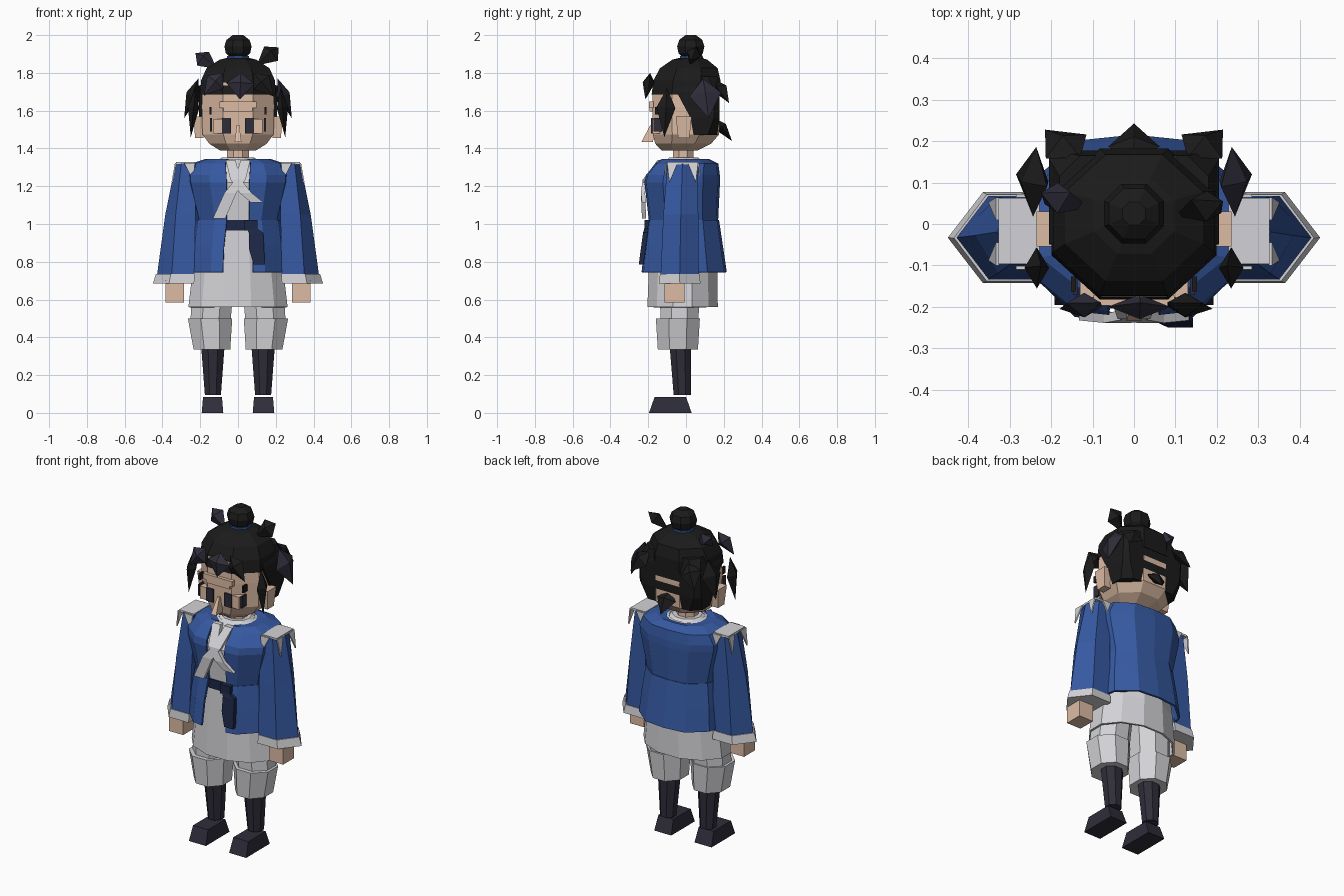
import bpy, bmesh, math
from mathutils import Vector

if "Cube" in bpy.data.objects:
    bpy.data.objects.remove(bpy.data.objects["Cube"])


def material(name, r, g, b):
    m = bpy.data.materials.new(name)
    m.use_nodes = True
    m.diffuse_color = (r, g, b, 1)
    m.node_tree.nodes["Principled BSDF"].inputs["Base Color"].default_value = (r, g, b, 1)
    return m


BLUE = material("coat blue", .037, .1, .36)
WHITE = material("linen white", .65, .65, .68)
SKIN = material("skin", .72, .5, .37)
HAIR = material("black hair", .011, .011, .011)
PLUM = material("dark plum", .028, .026, .042)
NAVY = material("sash navy", .012, .02, .06)


def make(name, verts, faces, mat, solid=0):
    bm = bmesh.new()
    vs = [bm.verts.new(v) for v in verts]
    for f in faces:
        bm.faces.new([vs[i] for i in f])
    bmesh.ops.recalc_face_normals(bm, faces=bm.faces)
    me = bpy.data.meshes.new(name)
    bm.to_mesh(me)
    bm.free()
    me.materials.append(mat)
    ob = bpy.data.objects.new(name, me)
    bpy.context.collection.objects.link(ob)
    if solid:
        mod = ob.modifiers.new("thickness", 'SOLIDIFY')
        mod.thickness = solid
        mod.offset = -1
    return ob


def loft(name, rings, mat, caps=True, closed=True, solid=0):
    """Skin a stack of equally long point rings."""
    n = len(rings[0])
    faces = []
    for r in range(len(rings) - 1):
        for i in range(n if closed else n - 1):
            j = (i + 1) % n
            faces.append((r * n + i, r * n + j, r * n + n + j, r * n + n + i))
    if caps:
        faces += [tuple(range(n)), tuple(range(len(rings) * n - n, len(rings) * n))]
    return make(name, [p for ring in rings for p in ring], faces, mat, solid)


def ring(n, cx, cy, rx, ry, z):
    """Regular ring with a flat side towards the front."""
    a = [(i + .5) * math.tau / n - math.pi / 2 for i in range(n)]
    return [(cx + rx * math.cos(t), cy + ry * math.sin(t), z) for t in a]


def rect(x, y, z, w, d):
    return [(x - w, y - d, z), (x + w, y - d, z), (x + w, y + d, z), (x - w, y + d, z)]


def box(name, x, y, z0, z1, w, d, mat):
    return loft(name, [rect(x, y, z0, w, d), rect(x, y, z1, w, d)], mat)


def coat_ring(z, gap, rx, cy, ry):
    """Open outline that starts and ends beside the front gap."""
    half = [(gap / rx, -.98), (.55, -.93), (.92, -.5), (1, 0), (.9, .55), (.5, .94)]
    pts = [(x * rx, cy + y * ry, z) for x, y in half]
    return pts + [(0, cy + ry, z)] + [(-x, y, z) for x, y, z in reversed(pts)]


def spike(name, root, tip, width, thick, side, mat, at=.4):
    """Faceted lock of hair: a stretched octahedron."""
    a, b = Vector(root), Vector(tip)
    d = (b - a).normalized()
    u = (Vector(side) - d * d.dot(Vector(side))).normalized()
    v = d.cross(u)
    m = a.lerp(b, at)
    mid = [m + u * width, m + v * thick, m - u * width, m - v * thick]
    faces = [(k, 2 + i, 2 + (i + 1) % 4) for k in (0, 1) for i in range(4)]
    return make(name, [a, b] + mid, faces, mat)


def sided(name, s):
    return ("left_" if s > 0 else "right_") + name


# Legs, arms and other paired parts
for s in (1, -1):
    loft(sided("shoe", s), [rect(s * .135, -.083, 0, .057, .113),
                            rect(s * .135, -.083, .085, .05, .083)], PLUM)
    loft(sided("boot", s), [ring(8, s * .133, -.02, .046, .049, .095),
                            ring(8, s * .133, -.03, .066, .06, .34)], PLUM)
    loft(sided("breeches_cuff", s), [ring(8, s * .138, -.043, .105, .115, .335),
                                     ring(8, s * .148, -.043, .127, .126, .5)], WHITE)
    loft(sided("breeches", s), [ring(8, s * .145, -.035, .115, .108, .49),
                                ring(8, s * .13, -.03, .12, .12, .72)], WHITE)

    # Sleeve, cuff and hand
    def arm(z, inner, front, back, bend, tip):
        mid = (front + back) / 2
        return [(s * x, y, z) for x, y in
                ((inner, front), (bend, front), (tip, mid), (bend, back), (inner, back))]
    loft(sided("sleeve", s), [arm(.72, .232, -.135, .068, .352, .43),
                              arm(1.05, .225, -.12, .065, .33, .385),
                              arm(1.32, .225, -.098, .06, .3, .33)], BLUE)
    loft(sided("cuff", s), [arm(.685, .232, -.143, .077, .365, .45),
                            arm(.735, .23, -.138, .071, .356, .435)], WHITE)
    box(sided("hand", s), s * .335, -.062, .585, .7, .048, .053, SKIN)

    # Epaulette with hanging points
    box(sided("epaulette", s), s * .278, -.017, 1.315, 1.327, .05, .08, WHITE)
    for k, (y0, y1) in enumerate(((-.1, -.045), (.01, .064))):
        tip = y0 + .012 if k == 0 else y1 - .012
        make(sided("epaulette_point", s), [(s * .334, y0, 1.322), (s * .334, y1, 1.322),
             (s * .352, tip, 1.22)], [(0, 1, 2)], WHITE, .008)
    for y in (-.102, .064):
        make(sided("epaulette_drop", s), [(s * .228, y, 1.322), (s * .285, y, 1.322),
             (s * .238, y * 1.06, 1.23)], [(0, 1, 2)], WHITE, .008)

    # Ears, eyes and side marks
    loft(sided("ear", s), [rect(s * .205, -.012, 1.455, .022, .03),
                           rect(s * .21, -.012, 1.57, .026, .042)], SKIN)
    box(sided("eye", s), s * .061, -.181, 1.48, 1.56, .024, .004, PLUM)
    box(sided("eye_corner", s), s * .142, -.15, 1.49, 1.56, .005, .022, PLUM)
    box(sided("eyebrow", s), s * .146, -.145, 1.58, 1.62, .006, .018, HAIR)
    box(sided("cheek", s), s * .105, -.158, 1.48, 1.555, .026, .02, SKIN)

# Tunic and shirt
loft("tunic", [ring(12, 0, -.018, .272, .193, .56), ring(12, 0, -.016, .25, .188, .74),
               ring(12, 0, -.015, .2, .178, 1.0), ring(12, 0, -.022, .23, .188, 1.22),
               ring(12, 0, -.005, .2, .145, 1.31), ring(12, 0, -.01, .1, .1, 1.345)],
     WHITE, caps=False, solid=.012)
loft("collar", [ring(10, 0, -.012, .125, .115, 1.325),
                ring(10, 0, -.012, .085, .08, 1.352)], WHITE)

# Coat: flared skirt and upper body, both open at the front
loft("coat_skirt", [coat_ring(.745, .08, .262, -.012, .228), coat_ring(.88, .075, .25, -.014, .21),
                    coat_ring(1.02, .06, .23, -.015, .19)],
     BLUE, caps=False, closed=False, solid=.012)
loft("coat_body", [coat_ring(1.015, .06, .222, -.015, .185), coat_ring(1.22, .06, .272, -.022, .202),
                   coat_ring(1.26, .062, .275, -.018, .197), coat_ring(1.32, .066, .245, .003, .168),
                   coat_ring(1.345, .06, .17, -.005, .125), coat_ring(1.34, .05, .11, -.01, .1)],
     BLUE, caps=False, closed=False, solid=.012)

# Sash with a hanging end
loft("sash", [ring(12, 0, -.015, .205, .187, .965), ring(12, 0, -.015, .205, .187, 1.02)], NAVY)
box("sash_knot", .068, -.207, .965, 1.02, .034, .014, NAVY)
loft("sash_end", [rect(.112, -.238, .785, .03, .012), rect(.098, -.226, .87, .04, .013),
                  rect(.095, -.215, .955, .038, .012), rect(.07, -.208, .98, .025, .012)], NAVY)

# Crossed neckcloth
for name, s, low_x, low_z in (("neckcloth_long", 1, -.1, 1.03), ("neckcloth_short", -1, .1, 1.115)):
    loft(name, [rect(low_x, -.222, low_z, .033, .011), rect(low_x * .4, -.228, 1.165, .032, .011),
                rect(s * .012, -.217, 1.235, .028, .012), rect(s * .04, -.135, 1.34, .026, .014)],
         WHITE)

# Head
loft("neck", [ring(8, 0, -.015, .062, .058, 1.31), ring(8, 0, -.015, .062, .058, 1.41)], SKIN)
loft("head", [ring(8, 0, -.035, .1, .1, 1.388), ring(8, 0, -.015, .165, .16, 1.425),
              ring(8, 0, 0, .204, .19, 1.475), ring(8, 0, 0, .208, .193, 1.62),
              ring(8, 0, 0, .205, .19, 1.75)], SKIN)
box("brow", 0, -.185, 1.615, 1.648, .098, .012, SKIN)
box("brow_lower", 0, -.182, 1.595, 1.617, .078, .012, SKIN)
loft("nose", [rect(0, -.205, 1.435, .018, .03), rect(0, -.195, 1.465, .014, .025),
              rect(0, -.182, 1.525, .007, .006)], SKIN)

# Hair cap, back mass and topknot
loft("hair_cap", [ring(8, 0, 0, .216, .197, 1.685), ring(8, 0, .005, .212, .192, 1.76),
                  ring(8, 0, .015, .18, .165, 1.825), ring(8, 0, .02, .105, .1, 1.87),
                  ring(8, 0, .025, .04, .04, 1.885)], HAIR)


def back_ring(z, w, front, back, chamfer):
    pts = [(w, front), (w, back - chamfer), (w - chamfer, back)]
    return [(x, y, z) for x, y in pts] + [(-x, y, z) for x, y in reversed(pts)]


loft("back_hair", [back_ring(1.47, .19, .04, .165, .05), back_ring(1.56, .206, .025, .178, .03),
                   back_ring(1.7, .206, -.05, .178, .02), back_ring(1.78, .18, -.04, .165, .05)], HAIR)
loft("hair_band", [ring(8, 0, .025, .062, .062, 1.868), ring(8, 0, .025, .062, .062, 1.89)], BLUE)
loft("topknot", [ring(8, 0, .025, r, r, z) for r, z in
                 ((.045, 1.88), (.07, 1.905), (.078, 1.94), (.066, 1.975), (.03, 2.0))], HAIR)

# Fringe
X, Y = (1, 0, 0), (0, 1, 0)
spike("fringe_middle", (.015, -.19, 1.8), (.01, -.215, 1.66), .075, .03, X, PLUM)
spike("fringe_right", (-.08, -.19, 1.8), (-.18, -.205, 1.68), .055, .03, X, PLUM)
spike("fringe_left", (.08, -.19, 1.8), (.19, -.205, 1.675), .055, .03, X, HAIR)

# Paired locks at the temples, sides and back
for s in (1, -1):
    spike(sided("temple_lock", s), (s * .225, -.1, 1.72), (s * .25, -.115, 1.46), .05, .03, Y, HAIR)
    spike(sided("side_lock", s), (s * .21, .09, 1.77), (s * .285, .12, 1.56), .085, .035, Y,
          PLUM if s > 0 else HAIR)
    spike(sided("back_lock", s), (s * .13, .16, 1.76), (s * .215, .228, 1.64), .06, .035,
          (1, -s * .3, 0), HAIR)
spike("nape_lock", (0, .15, 1.56), (0, .243, 1.44), .062, .03, X, HAIR)
spike("crown_lock_right", (-.11, .04, 1.82), (-.225, .075, 1.905), .05, .04, (0, .4, 1), PLUM, .65)
spike("crown_lock_left", (.1, .02, 1.84), (.215, .055, 1.935), .055, .04, (0, .4, 1), HAIR, .65)
